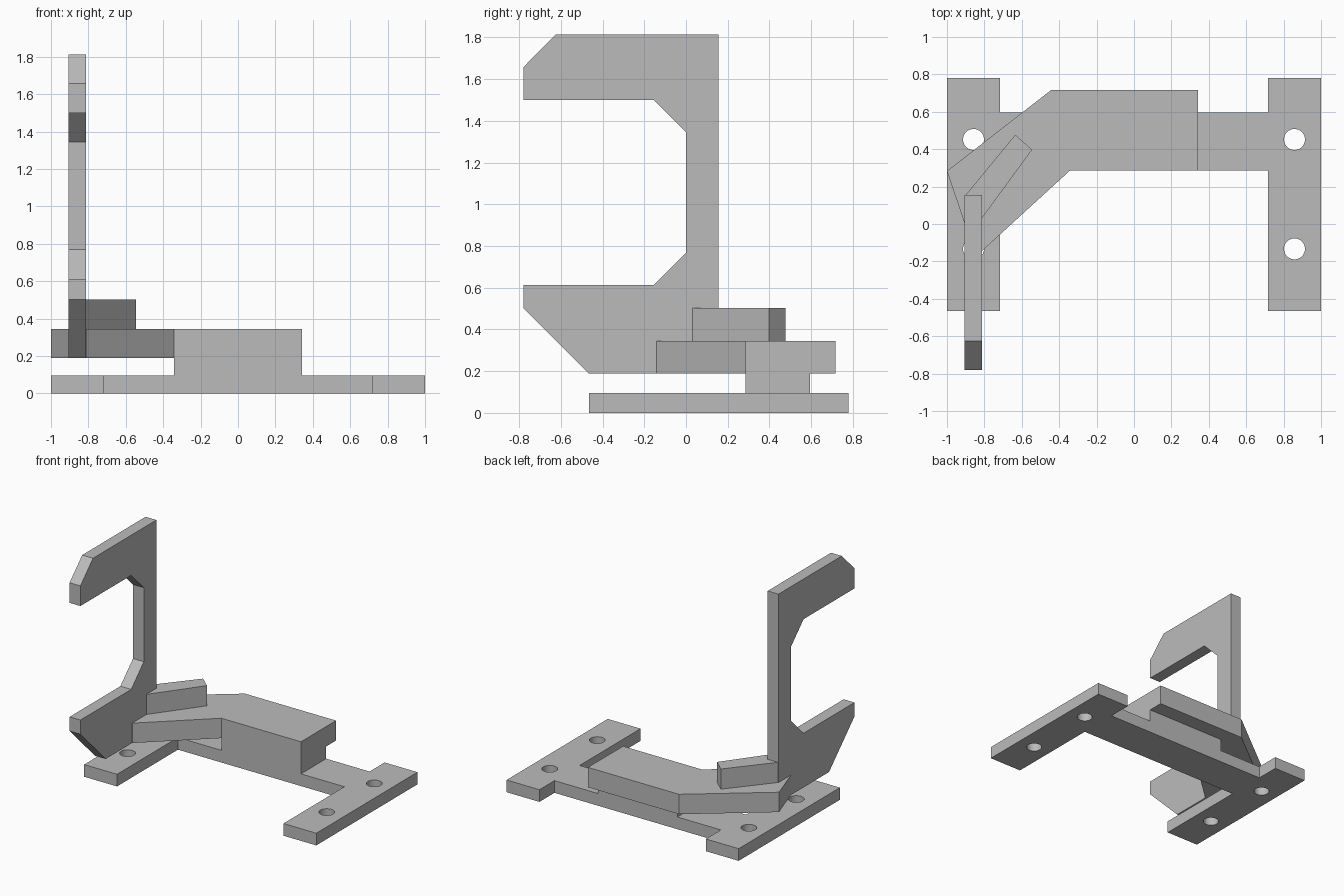
import bpy, bmesh, math
from mathutils import Matrix, Vector

if "Cube" in bpy.data.objects:
    bpy.data.objects.remove(bpy.data.objects["Cube"])

grey = bpy.data.materials.new("plain grey")
grey.diffuse_color = (0.5, 0.5, 0.5, 1)
grey.use_nodes = True
grey.node_tree.nodes["Principled BSDF"].inputs["Base Color"].default_value = grey.diffuse_color

# Axis swap sending a drawn (y, z) profile to a plate lying across x
SIDEWAYS = Matrix(((0, 0, 1, 0), (1, 0, 0, 0), (0, 1, 0, 0), (0, 0, 0, 1)))


def add_mesh(name, bm, matrix):
    bm.transform(matrix)
    bmesh.ops.recalc_face_normals(bm, faces=bm.faces)
    mesh = bpy.data.meshes.new(name)
    bm.to_mesh(mesh)
    bm.free()
    mesh.materials.append(grey)
    ob = bpy.data.objects.new(name, mesh)
    bpy.context.collection.objects.link(ob)
    return ob


def plate(name, outline, low, high, holes=(), matrix=Matrix()):
    """Extrude an outline from low to high and drill round holes (u, v, radius)."""
    bm = bmesh.new()
    face = bm.faces.new([bm.verts.new((u, v, low)) for u, v in outline])
    ext = bmesh.ops.extrude_face_region(bm, geom=[face])
    top = [g for g in ext["geom"] if isinstance(g, bmesh.types.BMVert)]
    bmesh.ops.translate(bm, verts=top, vec=(0, 0, high - low))
    ob = add_mesh(name, bm, matrix)
    for u, v, r in holes:
        cut = bmesh.new()
        place = Matrix.Translation(Vector((u, v, (low + high) / 2)))
        bmesh.ops.create_cone(cut, cap_ends=True, segments=48, radius1=r,
                              radius2=r, depth=high - low + 0.1, matrix=place)
        cutter = add_mesh(name + "_hole_cutter", cut, matrix)
        cutter.hide_render = True
        cutter.hide_set(True)
        mod = ob.modifiers.new("hole", 'BOOLEAN')
        mod.operation = 'DIFFERENCE'
        mod.solver = 'EXACT'
        mod.object = cutter
    bpy.ops.object.select_all(action='DESELECT')
    bpy.context.view_layer.objects.active = ob
    ob.select_set(True)
    bpy.ops.object.shade_smooth_by_angle(angle=math.radians(30))
    return ob


# H-shaped base: mirrored half outline with two screw holes per foot
half = [(0.717, 0.285), (0.717, -0.465), (1, -0.465), (1, 0.78),
        (0.717, 0.78), (0.717, 0.595)]
base = half + [(-x, y) for x, y in reversed(half)]
screws = [(s * 0.858, y, 0.056) for s in (-1, 1) for y in (0.452, -0.133)]
plate("base", base, 0, 0.095, screws)

# Riser block between the base and the arm
plate("riser", [(-0.343, 0.285), (0.343, 0.285), (0.343, 0.595), (-0.343, 0.595)],
      0.095, 0.19)

# Bent arm reaching over to the upright
plate("arm", [(0.343, 0.285), (0.343, 0.717), (-0.442, 0.717), (-1, 0.283),
              (-0.905, 0), (-0.858, -0.14), (-0.81, -0.142), (-0.343, 0.285)],
      0.19, 0.345)

# Upright C-shaped bracket with two mounting holes
bracket = [(-0.78, 1.5), (-0.78, 1.657), (-0.625, 1.813), (0.155, 1.813),
           (0.155, 0.19), (-0.468, 0.19), (-0.78, 0.502), (-0.78, 0.612),
           (-0.155, 0.612), (0, 0.768), (0, 1.345), (-0.155, 1.5)]
plate("upright_bracket", bracket, -0.905, -0.812,
      [(-0.483, 1.602, 0.071), (-0.483, 0.508, 0.067)], SIDEWAYS)

# Diagonal brace behind the upright
plate("brace", [(-0.9, 0.155), (-0.635, 0.477), (-0.545, 0.397), (-0.815, 0.028)],
      0.345, 0.502)
